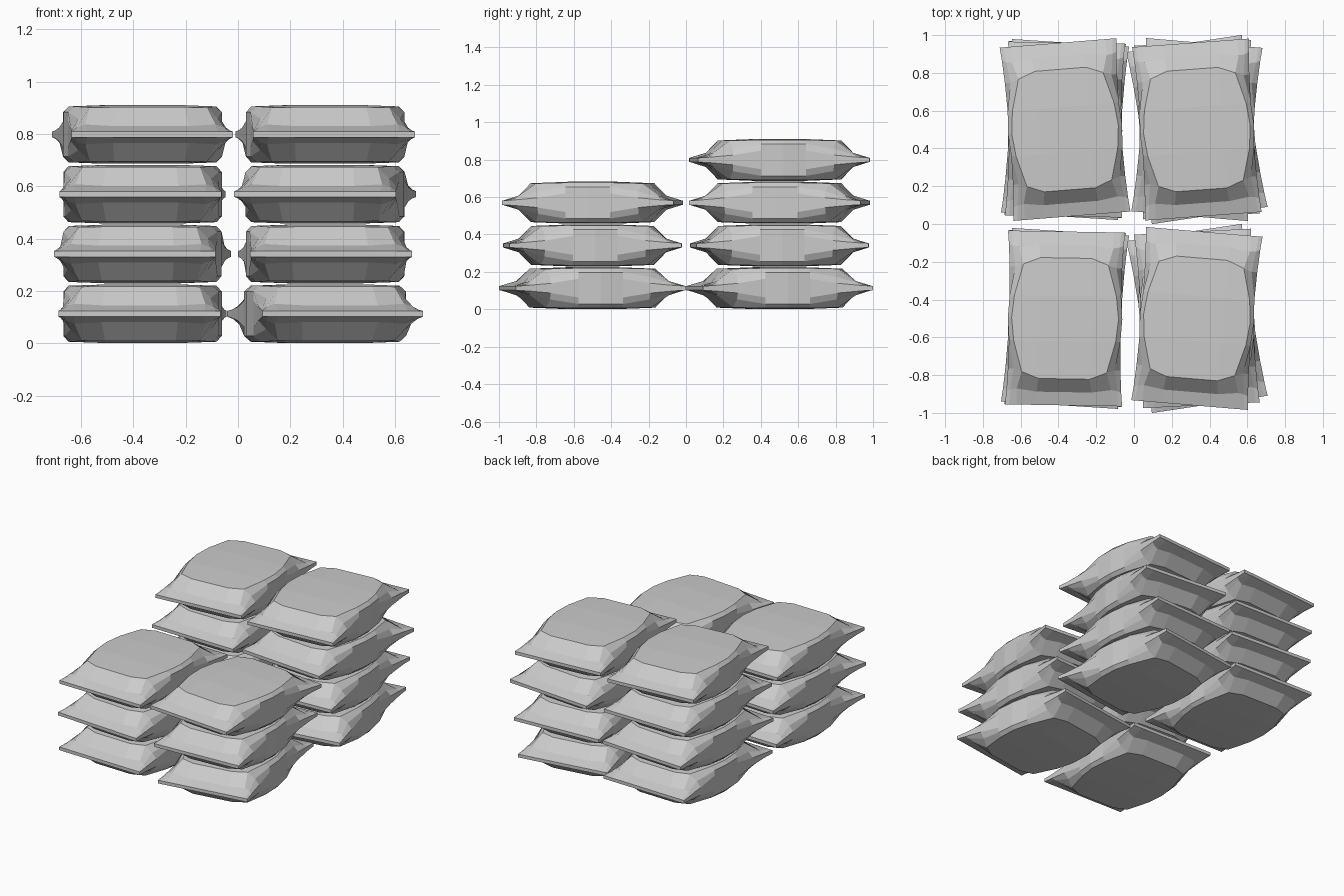
import bpy, bmesh
from math import radians

cube = bpy.data.objects.get("Cube")
if cube:
    bpy.data.objects.remove(cube, do_unlink=True)

cloth = bpy.data.materials.new("pale_grey_cloth")
cloth.use_nodes = True
GREY = (0.6, 0.6, 0.6, 1)
cloth.diffuse_color = GREY
cloth.node_tree.nodes["Principled BSDF"].inputs["Base Color"].default_value = GREY

# One quarter of the sack, from its middle to the sewn end:
# crown, top edge, shoulder and seam points of each cross-section
SECTIONS = [
    [(.14, 0, .112), (.283, 0, .107), (.303, 0, .085), (.303, 0, .03)],
    [(.14, .12, .112), (.27, .12, .107), (.295, .12, .085), (.295, .12, .05)],
    [(.135, .32, .104), (.225, .285, .103), (.268, .27, .06), (.298, .27, .026)],
    [(.145, .39, .032), (.25, .375, .038), (.283, .38, .027), (.304, .39, .015)],
    [(.145, .46, .011), (.25, .46, .011), (.29, .46, .011), (.31, .46, .011)],
]


def ring(section, end):
    """Mirror a quarter section into a closed loop."""
    upper = [(-x, y * end, z) for x, y, z in reversed(section)]
    upper += [(x, y * end, z) for x, y, z in section]
    return upper + [(x, y, -z) for x, y, z in reversed(upper)]


def sack_mesh():
    bm = bmesh.new()
    loops = [ring(s, -1) for s in reversed(SECTIONS[1:])]
    loops += [ring(s, 1) for s in SECTIONS]
    rings = [[bm.verts.new(p) for p in loop] for loop in loops]
    for a, b in zip(rings, rings[1:]):
        for i in range(len(a)):
            j = (i + 1) % len(a)
            bm.faces.new((a[i], a[j], b[j], b[i]))
    bm.faces.new(rings[0])
    bm.faces.new(rings[-1])
    bmesh.ops.recalc_face_normals(bm, faces=bm.faces)
    mesh = bpy.data.meshes.new("sack")
    bm.to_mesh(mesh)
    bm.free()
    mesh.materials.append(cloth)
    return mesh


# Stacks: each sack is turned a little, front stacks are one layer lower
mesh = sack_mesh()
TURNS = {"left": (-.365, (-1.5, -3.7, -1, 4.6)),
         "right": (.333, (8.5, 2.9, -4.8, 4.2))}
for row, y, layers in (("front", -.5, 3), ("back", .5, 4)):
    # the model's left is +x
    for side, (x, turns) in TURNS.items():
        name = "right" if side == "left" else "left"
        for k in range(layers):
            sack = bpy.data.objects.new(f"{row}_{name}_sack_{k + 1}", mesh)
            sack.location = (x, y, .113 + .2285 * k)
            sack.rotation_euler.z = radians(turns[k])
            bpy.context.collection.objects.link(sack)
